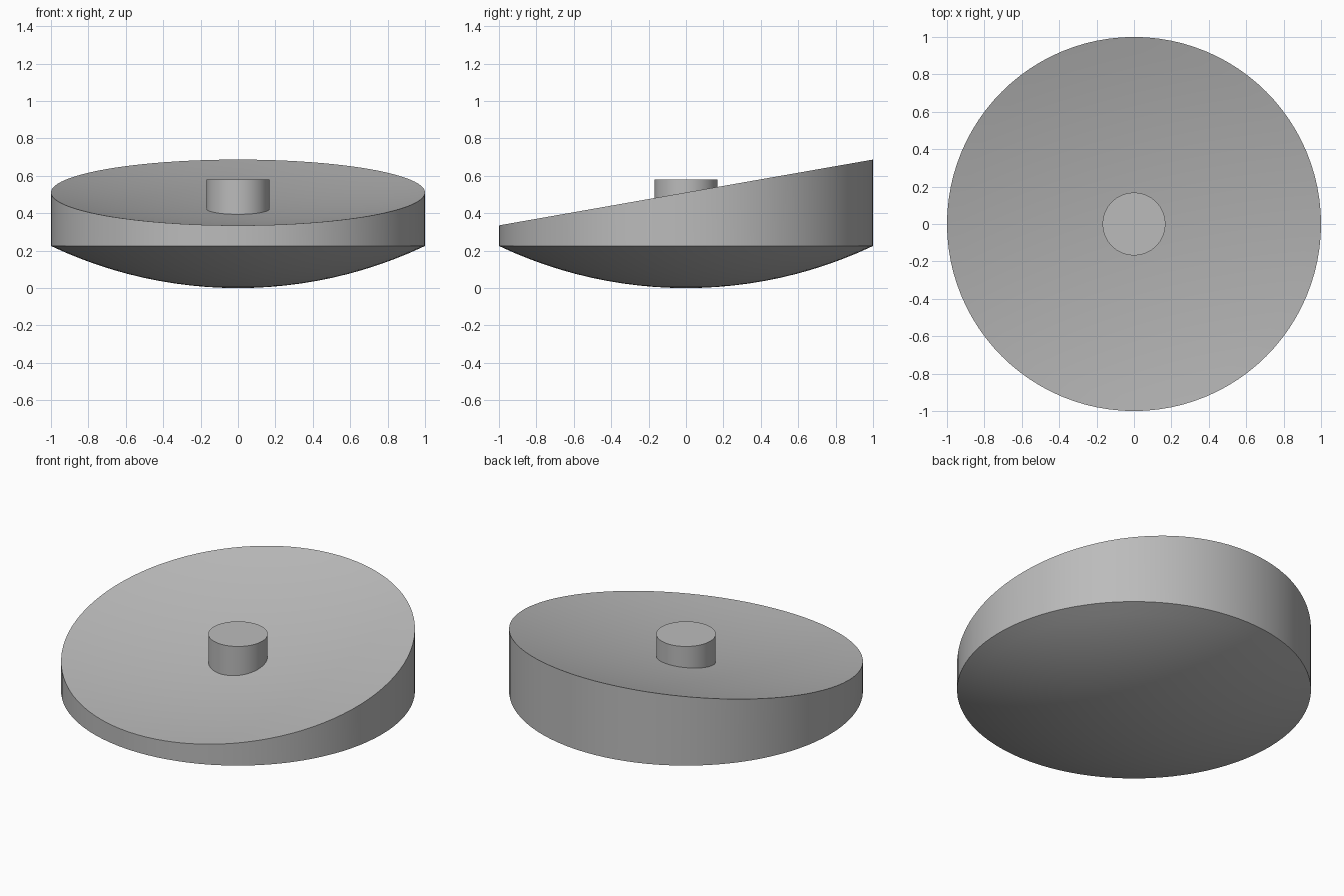
import bpy, bmesh, math

if "Cube" in bpy.data.objects:
    bpy.data.objects.remove(bpy.data.objects["Cube"])

SEG = 96
RIM_Z, SLOPE, DISH = 0.511, 0.176, 0.09   # tilted rim plane and dish depth
BELLY = 0.225                             # height of the lower rim

grey = bpy.data.materials.new("plain grey")
grey.diffuse_color = (0.5, 0.5, 0.5, 1)
grey.use_nodes = True
grey.node_tree.nodes["Principled BSDF"].inputs["Base Color"].default_value = grey.diffuse_color


def lathe(name, rings):
    """Skin rings of (radius, height function); radius 0 closes to a point."""
    bm = bmesh.new()
    loops = []
    for r, height in rings:
        n = SEG if r else 1
        pts = [(r * math.cos(2 * math.pi * i / SEG), r * math.sin(2 * math.pi * i / SEG)) for i in range(n)]
        loops.append([bm.verts.new((x, y, height(r, y))) for x, y in pts])
    for a, b in zip(loops, loops[1:]):
        for i in range(SEG):
            j = (i + 1) % SEG
            quad = [a[i % len(a)], a[j % len(a)], b[j % len(b)], b[i % len(b)]]
            bm.faces.new(list(dict.fromkeys(quad)))
    bmesh.ops.recalc_face_normals(bm, faces=bm.faces)
    mesh = bpy.data.meshes.new(name)
    bm.to_mesh(mesh)
    bm.free()
    mesh.materials.append(grey)
    obj = bpy.data.objects.new(name, mesh)
    bpy.context.collection.objects.link(obj)
    bpy.ops.object.select_all(action='DESELECT')
    obj.select_set(True)
    bpy.context.view_layer.objects.active = obj
    bpy.ops.object.shade_smooth_by_angle(angle=math.radians(20))


def belly(r, y):
    # spherical underside
    R = (1 + BELLY ** 2) / (2 * BELLY)
    return R - math.sqrt(R * R - r * r)


def dish(r, y):
    # shallow concave top, tilted towards the front
    return RIM_Z + SLOPE * y - DISH * (1 - r * r)


steps = [i / 12 for i in range(13)]
# round body: curved underside, upright wall, tilted hollow top
lathe("round_body", [(r, belly) for r in steps] + [(r, dish) for r in reversed(steps)])

# central peg, sunk slightly into the dish
low, high = (lambda r, y: 0.36), (lambda r, y: 0.58)
lathe("centre_peg", [(0, low), (0.168, low), (0.168, high), (0, high)])
